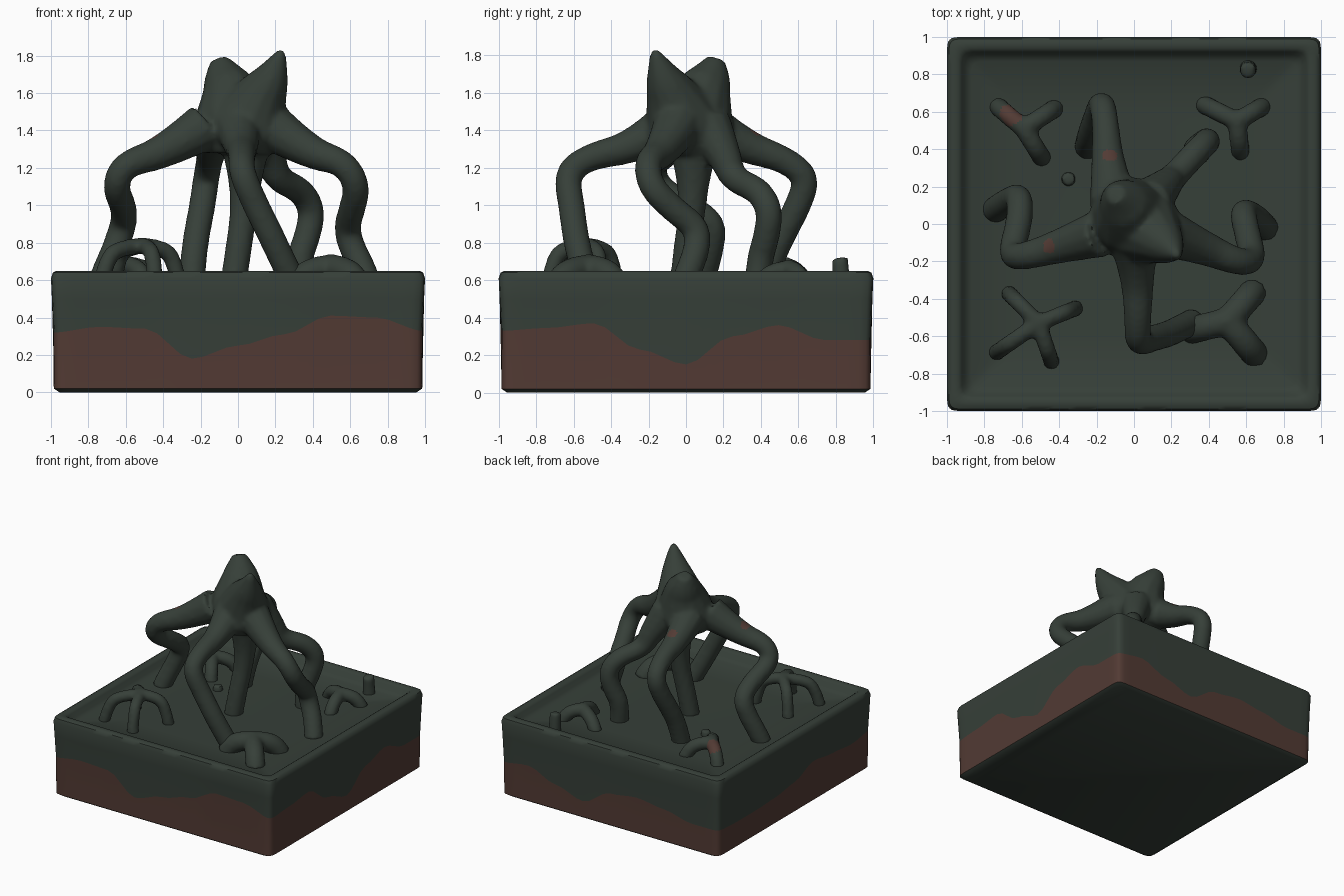
import bpy, bmesh, math
from mathutils import Vector

cube = bpy.data.objects.get("Cube")
if cube:
    bpy.data.objects.remove(cube, do_unlink=True)


def material(name, rgb):
    m = bpy.data.materials.new(name)
    m.use_nodes = True
    m.diffuse_color = (*rgb, 1)
    bsdf = m.node_tree.nodes["Principled BSDF"]
    bsdf.inputs["Base Color"].default_value = (*rgb, 1)
    bsdf.inputs["Roughness"].default_value = 0.9
    return m


MATERIALS = [material("dark_moss_green", (0.037, 0.050, 0.040)),
             material("earth_brown", (0.085, 0.043, 0.034))]


def add_object(name, mesh):
    for m in MATERIALS:
        mesh.materials.append(m)
    ob = bpy.data.objects.new(name, mesh)
    bpy.context.collection.objects.link(ob)
    return ob


def smooth(ob):
    bpy.ops.object.select_all(action="DESELECT")
    ob.select_set(True)
    bpy.context.view_layer.objects.active = ob
    bpy.ops.object.shade_smooth_by_angle(angle=math.radians(45))


def evaluated_mesh(ob):
    bpy.context.view_layer.update()
    return bpy.data.meshes.new_from_object(ob.evaluated_get(bpy.context.evaluated_depsgraph_get()))


def organic(name, limbs, patches=()):
    """Tapered tubes fused into one smooth skin; points are (x, y, z, radius)."""
    curve = bpy.data.curves.new(name, "CURVE")
    curve.dimensions = "3D"
    curve.bevel_depth = 1
    curve.bevel_resolution = 4
    curve.use_fill_caps = True
    for limb in limbs:
        s = curve.splines.new("NURBS")
        s.points.add(len(limb) - 1)
        for p, (x, y, z, r) in zip(s.points, limb):
            p.co = (x, y, z, 1)
            p.radius = r
        s.order_u = 3
        s.use_endpoint_u = True
        s.resolution_u = 6
    tubes = bpy.data.objects.new(name + "_tubes", curve)
    bpy.context.collection.objects.link(tubes)
    ob = add_object(name, evaluated_mesh(tubes))
    bpy.data.objects.remove(tubes)
    # fuse and soften the joints
    remesh = ob.modifiers.new("fuse", "REMESH")
    remesh.mode = "VOXEL"
    remesh.voxel_size = 0.016
    soften = ob.modifiers.new("soften", "SMOOTH")
    soften.factor = 0.5
    soften.iterations = 6
    mesh = evaluated_mesh(ob)
    ob.modifiers.clear()
    ob.data = mesh
    mesh.materials.clear()
    for m in MATERIALS:
        mesh.materials.append(m)
    # bare earth patches
    for f in mesh.polygons:
        f.material_index = int(any((f.center - Vector(c)).length < r for c, r in patches))
    smooth(ob)
    return ob


# Ground block: rings stacked from the underside, over the rim, to the sunken floor
SOIL = [(.32, .35, .34, .18, .25, .31, .41, .40, .33),   # front
        (.33, .345, .37, .23, .15, .30, .36, .28, .28),  # +x side
        (.28, .31, .22, .15, .28, .31, .28, .23, .23),   # back
        (.23, .22, .22, .23, .26, .34, .31, .29, .32)]   # -x side
RINGS = [(.955, 0), (.985, .02), (.987, None), (.995, .5), (1, .61), (.99, .64),
         (.97, .65), (.94, .65), (.92, .635), (.905, .6), (.87, .58), (.6, .57)]


def soil_height(side, s):
    t = (s + 1) * 4
    i = min(int(t), 7)
    u = t - i
    u = u * u * (3 - 2 * u)
    return SOIL[side][i] * (1 - u) + SOIL[side][i + 1] * u


def perimeter():
    steps = [-.975] + [i / 16 for i in range(-15, 16)] + [.975, 1]
    for side in range(4):
        for s in steps:
            x, y = [(s, -1), (1, s), (-s, 1), (-1, -s)][side]
            yield x, y, soil_height(side, s)


def rounded(x, y, half, r=.05):
    p = Vector((x * half, y * half))
    core = Vector([max(-half + r, min(half - r, c)) for c in p])
    return core + (p - core).normalized() * r


bm = bmesh.new()
rings = []
for half, z in RINGS:
    ring = []
    for x, y, soil in perimeter():
        p = rounded(x, y, half)
        ring.append(bm.verts.new((p.x, p.y, soil if z is None else z)))
    rings.append(ring)
for k, (low, high) in enumerate(zip(rings, rings[1:])):
    for i in range(len(low)):
        j = (i + 1) % len(low)
        f = bm.faces.new((low[i], low[j], high[j], high[i]))
        f.material_index = int(k == 1)
bm.faces.new(rings[0][::-1])
bm.faces.new(rings[-1])
mesh = bpy.data.meshes.new("ground_block")
bm.to_mesh(mesh)
bm.free()
smooth(add_object("ground_block", mesh))


# Stump with two peaks, standing on bent stilt roots
def stilt(points):
    radii = [.13, .09] + [.072] * (len(points) - 2)
    return [(*p, r) for p, r in zip(points, radii)]


stump = [[(.02, 0, 1.28, .16), (.03, 0, 1.4, .24), (.12, -.07, 1.58, .15),
          (.19, -.13, 1.7, .09), (.235, -.17, 1.83, .02)],
         [(-.02, .03, 1.28, .16), (-.02, .03, 1.4, .24), (-.04, .09, 1.6, .16),
          (-.08, .14, 1.7, .11), (-.1, .16, 1.78, .05)]]
stilts = [
    # -x side
    [(-.18, -.05, 1.42), (-.4, -.12, 1.28), (-.61, -.18, 1.22), (-.66, -.16, 1.1), (-.61, .02, .99),
     (-.61, .15, .9), (-.66, .13, .76), (-.71, .1, .65), (-.75, .07, .54)],
    # +x side
    [(.18, -.05, 1.42), (.38, -.13, 1.28), (.57, -.21, 1.23), (.64, -.19, 1.1), (.61, -.07, .98),
     (.58, .06, .88), (.61, .06, .77), (.67, .02, .66), (.71, -.03, .54)],
    # front
    [(0, -.1, 1.42), (.02, -.28, 1.31), (.02, -.52, 1.26), (.02, -.64, 1.17), (.1, -.61, .99),
     (.18, -.59, .83), (.26, -.55, .66), (.32, -.52, .54)],
    # back
    [(-.11, .12, 1.42), (-.14, .32, 1.31), (-.15, .52, 1.25), (-.17, .65, 1.15), (-.19, .6, 1.0),
     (-.22, .52, .85), (-.24, .45, .7), (-.25, .41, .54)],
    # back, +x corner
    [(.08, .12, 1.42), (.17, .21, 1.26), (.21, .25, 1.14), (.34, .39, 1.08), (.4, .45, .97),
     (.37, .43, .83), (.32, .39, .7), (.34, .38, .54)],
    # centre
    [(.04, .04, 1.3), (.04, .04, 1.15), (.03, .03, .95), (0, 0, .75), (-.03, -.02, .54)],
]
organic("stilt_root_stump", stump + [stilt(s) for s in stilts],
        [((-.13, .36, 1.38), .04), ((-.44, -.12, 1.34), .045)])


# Small arched root clusters in the four corners
def cluster(name, top, feet, r, patches=()):
    x, y, z = top
    arms = []
    for fx, fy in feet:
        dx, dy = fx - x, fy - y
        arms.append([(x, y, z - r, r), (x + dx * .45, y + dy * .45, z - r - .01, r),
                     (x + dx * .85, y + dy * .85, z - r - .06, r), (fx, fy, .54, r)])
    organic(name, arms, patches)


cluster("back_right_roots", (-.59, .51, .73), [(-.73, .63), (-.42, .62), (-.49, .35)], .052,
        [((-.66, .59, .7), .065)])
cluster("back_left_roots", (.55, .55, .71), [(.37, .64), (.69, .63), (.57, .38)], .052)
cluster("front_right_roots", (-.51, -.53, .83),
        [(-.67, -.37), (-.31, -.45), (-.74, -.69), (-.44, -.74)], .045)
cluster("front_left_roots", (.5, -.52, .74), [(.64, -.36), (.65, -.7), (.3, -.57)], .075)

# Sprouts on the floor
organic("tall_sprout", [[(.61, .83, .54, .05), (.61, .83, .63, .047), (.61, .82, .72, .045)]])
organic("low_sprout", [[(-.35, .24, .54, .045), (-.35, .24, .57, .04), (-.35, .24, .61, .035)]])
